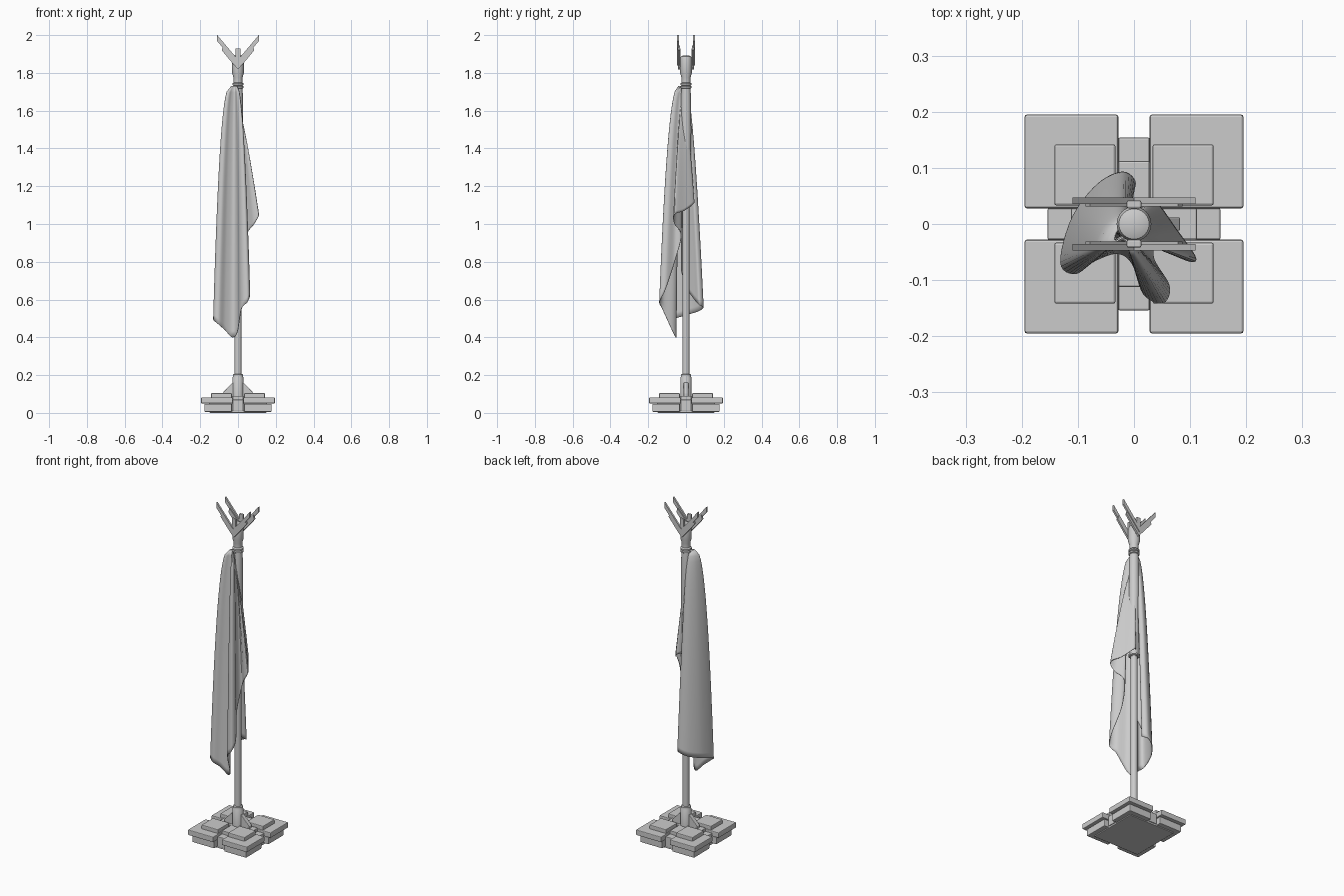
import bpy, bmesh, math
from mathutils import Vector

if "Cube" in bpy.data.objects:
    bpy.data.objects.remove(bpy.data.objects["Cube"])


def finish(name, bm, bevel=0.0, smooth=False):
    bmesh.ops.recalc_face_normals(bm, faces=bm.faces)
    me = bpy.data.meshes.new(name)
    bm.to_mesh(me)
    bm.free()
    ob = bpy.data.objects.new(name, me)
    bpy.context.collection.objects.link(ob)
    if bevel:
        m = ob.modifiers.new("bevel", 'BEVEL')
        m.width, m.segments = bevel, 2
    if smooth:
        bpy.ops.object.select_all(action='DESELECT')
        ob.select_set(True)
        bpy.context.view_layer.objects.active = ob
        bpy.ops.object.shade_smooth_by_angle(angle=math.radians(40))
    return ob


def box(name, x0, x1, y0, y1, z0, z1, bevel=0.003):
    bm = bmesh.new()
    bmesh.ops.create_cube(bm, size=1)
    for v in bm.verts:
        v.co = Vector((x0 + (v.co.x + .5) * (x1 - x0),
                       y0 + (v.co.y + .5) * (y1 - y0),
                       z0 + (v.co.z + .5) * (z1 - z0)))
    return finish(name, bm, bevel)


def lathe(name, profile, n=24):
    bm = bmesh.new()
    rings = [[bm.verts.new((r * math.cos(2 * math.pi * i / n),
                            r * math.sin(2 * math.pi * i / n), z))
              for i in range(n)] for r, z in profile]
    for a, b in zip(rings, rings[1:]):
        for i in range(n):
            bm.faces.new((a[i], a[(i + 1) % n], b[(i + 1) % n], b[i]))
    bm.faces.new(rings[0])
    bm.faces.new(rings[-1])
    return finish(name, bm, smooth=True)


def plate(name, pts, y0, y1, bevel=0.0):
    # extrude an xz outline along y
    bm = bmesh.new()
    f = bm.faces.new([bm.verts.new((x, y0, z)) for x, z in pts])
    ext = bmesh.ops.extrude_face_region(bm, geom=[f])['geom']
    for v in ext:
        if isinstance(v, bmesh.types.BMVert):
            v.co.y = y1
    return finish(name, bm, bevel)


def span(s, a, b):
    return (a, b) if s > 0 else (-b, -a)


# stepped base weights, one stack per corner
for sx in (1, -1):
    for sy in (1, -1):
        for part, a, b, z0, z1 in (("lower_weight", .032, .178, .006, .048),
                                   ("upper_weight", .028, .195, .05, .082),
                                   ("weight_cap", .033, .142, .078, .105)):
            box(part, *span(sx, a, b), *span(sy, a, b), z0, z1, .004)
# cross frame and under plate
for part, l, w, z0, z1 in (("cross_bar", .154, .028, .01, .07),
                           ("cross_rib", .112, .028, .06, .09)):
    box(part + "_x", -l, l, -w, w, z0, z1)
    box(part + "_y", -w, w, -l, l, z0, z1)
box("under_plate", -.15, .15, -.15, .15, 0, .012)
# gussets and socket
for s in (1, -1):
    plate("gusset", [(s * .02, .085), (s * .082, .085), (s * .082, .105),
                     (s * .03, .16), (s * .02, .16)], -.012, .012, .002)
lathe("socket", [(.03, .08), (.03, .185), (.027, .19), (.027, .203), (.02, .206)])

# pole, flag sleeve, ties and head
lathe("pole", [(.019, .1), (.019, 1.8)])
lathe("flag_sleeve", [(.022, 1.09), (.025, 1.12), (.026, 1.3), (.028, 1.5),
                      (.026, 1.68), (.023, 1.73)])
for z in (1.1, 1.725, 1.74):
    lathe("tie", [(.023, z - .008), (.03, z - .004), (.03, z + .004), (.023, z + .008)])
lathe("pole_head", [(.024, 1.75), (.024, 1.775), (.031, 1.80), (.031, 1.875),
                    (.027, 1.887), (.015, 1.892)])

# finial chevrons, front and back
for s in (1, -1):
    plate("large_chevron", [(0, 1.87), (.11, 2.0), (.11, 1.968), (0, 1.84),
                            (-.11, 1.968), (-.11, 2.0)], s * .036, s * .047)
    plate("small_chevron", [(0, 1.86), (.078, 1.945), (.086, 1.92), (.045, 1.87),
                            (0, 1.818), (-.045, 1.87), (-.086, 1.92), (-.078, 1.945)],
          s * .031, s * .042)
    box("chevron_stub", -.013, .013, *span(s, .028, .042), 1.83, 1.93)

# draped flag: hem points (x, y, z, top z, spread exponent)
hem = [(.012, .028, 1.12, 1.70, .7), (.035, .042, 1.11, 1.66, .8),
       (.075, -.01, 1.07, 1.62, .8), (.11, -.062, 1.05, 1.60, .8),
       (.085, -.06, 1.00, 1.62, .7), (.045, -.025, .94, 1.68, .6),
       (.034, -.06, .80, 1.71, .5), (.062, -.11, .65, 1.71, .5),
       (.052, -.14, .59, 1.72, .45), (.018, -.125, .55, 1.72, .45),
       (-.003, -.07, .43, 1.72, .5), (-.03, -.052, .40, 1.72, .5),
       (-.07, -.065, .44, 1.72, .45), (-.105, -.088, .47, 1.72, .4),
       (-.13, -.068, .495, 1.72, .37), (-.11, .01, .52, 1.72, .42),
       (-.065, .07, .54, 1.72, .5), (-.02, .092, .56, 1.72, .6),
       (.002, .072, .57, 1.71, .7), (-.02, .045, .60, 1.70, .7),
       (-.05, .005, .66, 1.69, .6), (-.03, -.025, .75, 1.68, .6)]


def spline(t):
    i = min(int(t), len(hem) - 2)
    f = t - i
    p = [hem[max(0, min(len(hem) - 1, i + k))] for k in (-1, 0, 1, 2)]
    return [.5 * (2 * b + (c - a) * f + (2 * a - 5 * b + 4 * c - d) * f * f
                  + (3 * b - a - 3 * c + d) * f ** 3) for a, b, c, d in zip(*p)]


bm = bmesh.new()
rows, per = 40, 6
grid = []
for k in range((len(hem) - 1) * per + 1):
    x, y, z, top, e = spline(k / per)
    col = []
    for j in range(rows + 1):
        t = j / rows
        s = t ** e
        tx, ty = -.014 + x * .16, -.016 + y * .16
        col.append(bm.verts.new((tx + (x - tx) * s, ty + (y - ty) * s,
                                 top + .01 + (z - top - .01) * t)))
    grid.append(col)
for a, b in zip(grid, grid[1:]):
    for j in range(rows):
        bm.faces.new((a[j], b[j], b[j + 1], a[j + 1]))
flag = finish("flag", bm, smooth=True)
sol = flag.modifiers.new("cloth", 'SOLIDIFY')
sol.thickness, sol.offset = .003, 0
